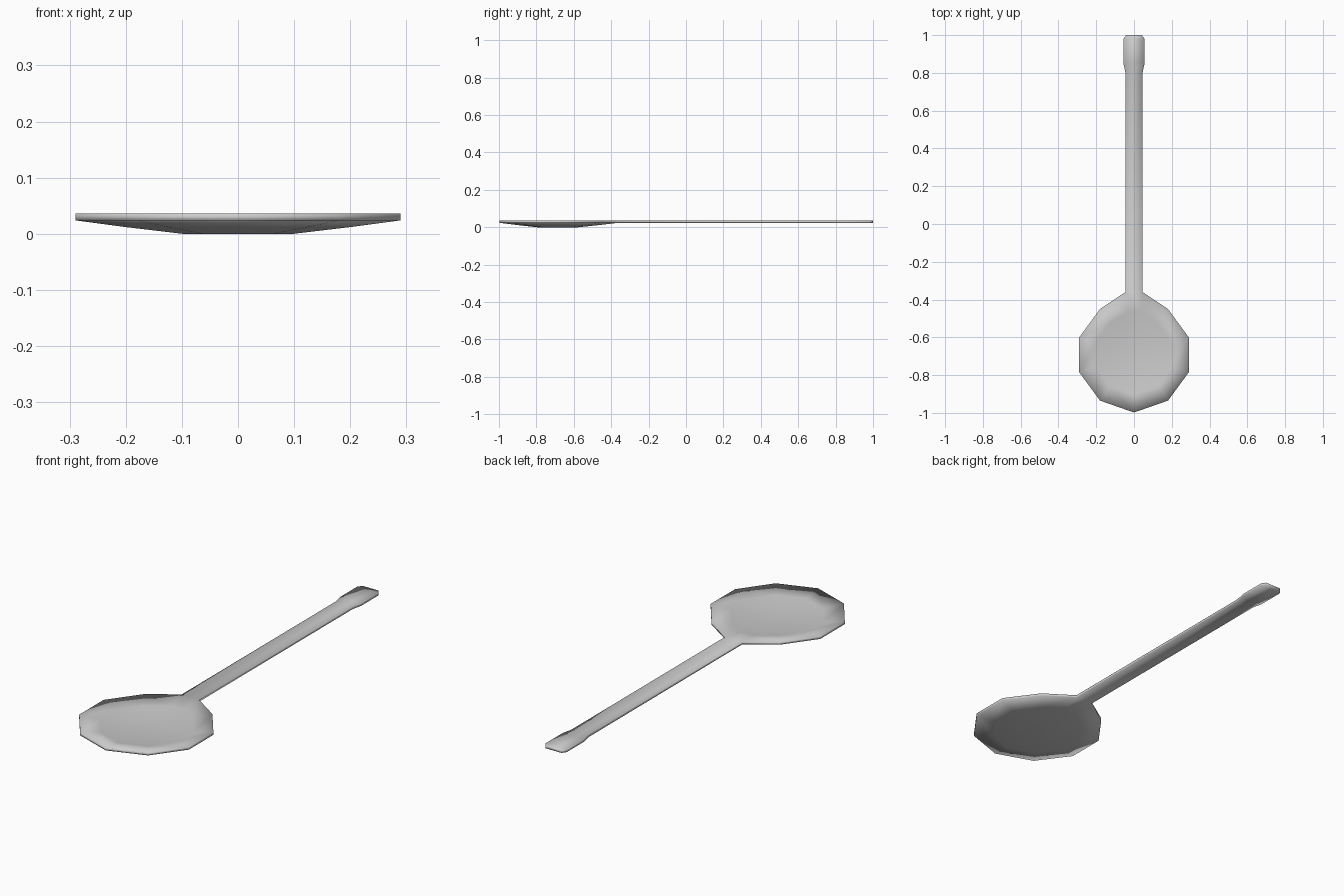
import bpy, bmesh

old = bpy.data.objects.get("Cube")
if old:
    bpy.data.objects.remove(old)

THICK = 0.012
RIM_Z = 0.036
CENTRE_Y = -0.69

metal = bpy.data.materials.new("brushed grey metal")
metal.use_nodes = True
grey = (0.6, 0.6, 0.6, 1)
metal.diffuse_color = grey
metal.node_tree.nodes["Principled BSDF"].inputs["Base Color"].default_value = grey

# Half outlines: bowl rim from neck to tip, handle from neck to end
rim_half = [(0.045, -0.36), (0.18, -0.45), (0.29, -0.6), (0.29, -0.785), (0.18, -0.935)]
rim = rim_half + [(0, -0.998)] + [(-x, y) for x, y in reversed(rim_half)]
handle = [(0.045, 0.8), (0.056, 0.85), (0.056, 0.98), (0.042, 1.0)]

bm = bmesh.new()

# Bowl: concentric rings stepping down to a flat floor
rings = []
for scale, z in [(1, RIM_Z), (0.69, 0.024), (0.34, THICK)]:
    rings.append([bm.verts.new((x * scale, CENTRE_Y + (y - CENTRE_Y) * scale, z))
                  for x, y in rim])
count = len(rim)
for outer, inner in zip(rings, rings[1:]):
    for i in range(count):
        j = (i + 1) % count
        bm.faces.new((outer[i], inner[i], inner[j], outer[j]))
bm.faces.new(list(reversed(rings[-1])))

# Handle: strip of quads growing from the neck edge
right, left = rings[0][0], rings[0][-1]
for x, y in handle:
    a, b = bm.verts.new((x, y, RIM_Z)), bm.verts.new((-x, y, RIM_Z))
    bm.faces.new((left, right, a, b))
    right, left = a, b

# Thickness: straight down copy of the whole sheet, closed at the edges
bmesh.ops.recalc_face_normals(bm, faces=bm.faces[:])
sheet = bm.faces[:]
extruded = bmesh.ops.extrude_face_region(bm, geom=sheet, use_keep_orig=True)
lower = [g for g in extruded["geom"] if isinstance(g, bmesh.types.BMVert)]
bmesh.ops.translate(bm, verts=lower, vec=(0, 0, -THICK))
bmesh.ops.recalc_face_normals(bm, faces=bm.faces[:])
for face in bm.faces:
    face.smooth = True

mesh = bpy.data.meshes.new("spoon")
bm.to_mesh(mesh)
bm.free()
mesh.materials.append(metal)
spoon = bpy.data.objects.new("spoon", mesh)
bpy.context.collection.objects.link(spoon)
